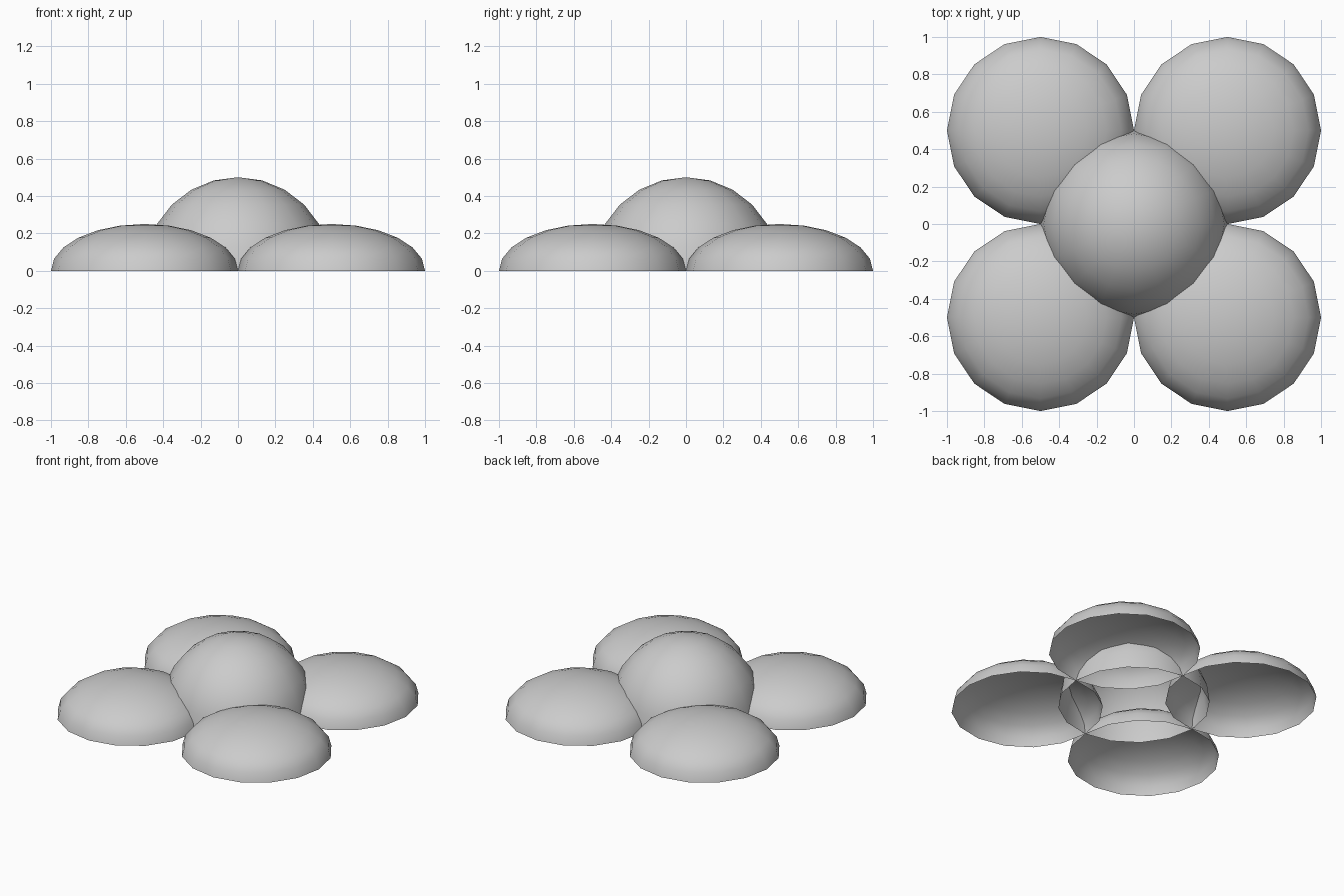
import bpy, bmesh, math

if "Cube" in bpy.data.objects:
    bpy.data.objects.remove(bpy.data.objects["Cube"])

SEGMENTS = 16
RINGS = 6


def dome(name, x, y, radius, height):
    """Open-bottomed half ellipsoid: a quarter profile spun around its axis."""
    bm = bmesh.new()
    profile = []
    for i in range(RINGS + 1):
        a = math.pi / 2 * i / RINGS
        profile.append(bm.verts.new((radius * math.cos(a), 0, height * math.sin(a))))
    edges = [bm.edges.new(pair) for pair in zip(profile, profile[1:])]
    bmesh.ops.spin(bm, geom=profile + edges, cent=(0, 0, 0), axis=(0, 0, 1),
                   angle=math.tau, steps=SEGMENTS, use_duplicate=False)
    bmesh.ops.remove_doubles(bm, verts=bm.verts, dist=0.0005)
    bmesh.ops.recalc_face_normals(bm, faces=bm.faces)
    if sum(f.normal.z for f in bm.faces) < 0:
        bmesh.ops.reverse_faces(bm, faces=bm.faces)
    for f in bm.faces:
        f.smooth = True
    mesh = bpy.data.meshes.new(name)
    bm.to_mesh(mesh)
    bm.free()
    obj = bpy.data.objects.new(name, mesh)
    obj.location = (x, y, 0)
    bpy.context.collection.objects.link(obj)
    return obj


# tall middle dome
dome("center_dome", 0, 0, 0.5, 0.5)

# four flattened corner domes
for side, sx in (("left", -1), ("right", 1)):
    for end, sy in (("front", -1), ("back", 1)):
        dome(f"{end}_{side}_dome", 0.5 * sx, 0.5 * sy, 0.5, 0.25)
